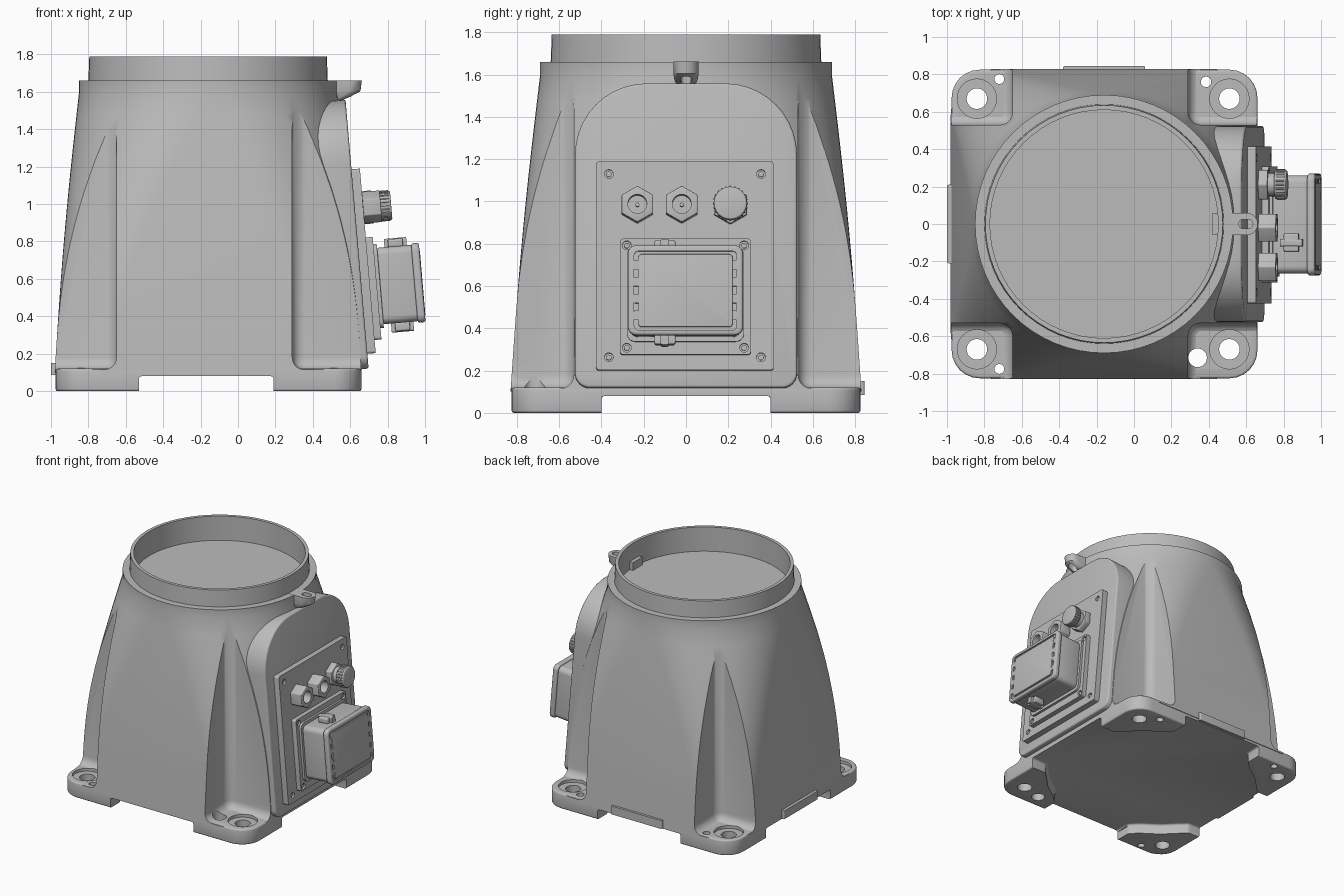
import bpy, bmesh, math
from mathutils import Matrix, Vector

if "Cube" in bpy.data.objects:
    bpy.data.objects.remove(bpy.data.objects["Cube"])

grey = bpy.data.materials.new("machine_grey")
grey.use_nodes = True
grey.diffuse_color = (0.5, 0.5, 0.5, 1)
grey.node_tree.nodes["Principled BSDF"].inputs["Base Color"].default_value = (0.5, 0.5, 0.5, 1)

CX = -0.16                      # axis of the column
WORLD = Matrix.Identity(4)
# Frame of the leaning side panel: u = y, v = up the slope, n = outward
S, C = math.sin(0.0856), math.cos(0.0856)
PANEL = Matrix(((0, -S, C, 0.70), (1, 0, 0, 0), (0, C, S, 0.1), (0, 0, 0, 1)))


def apply_mod(ob, mod):
    bpy.context.view_layer.objects.active = ob
    bpy.ops.object.modifier_apply(modifier=mod.name)


def loft(name, rings, frame=WORLD, bevel=0, segments=3):
    """Skin a stack of equal-length rings and cap both ends."""
    bm = bmesh.new()
    rows = [[bm.verts.new(frame @ Vector(p)) for p in ring] for ring in rings]
    n = len(rows[0])
    for a, b in zip(rows, rows[1:]):
        for i in range(n):
            j = (i + 1) % n
            bm.faces.new((a[i], a[j], b[j], b[i]))
    bm.faces.new(rows[0][::-1])
    bm.faces.new(rows[-1])
    bmesh.ops.remove_doubles(bm, verts=bm.verts, dist=1e-5)
    bmesh.ops.recalc_face_normals(bm, faces=bm.faces)
    me = bpy.data.meshes.new(name)
    bm.to_mesh(me)
    bm.free()
    me.materials.append(grey)
    ob = bpy.data.objects.new(name, me)
    bpy.context.collection.objects.link(ob)
    if bevel:
        mod = ob.modifiers.new("bevel", "BEVEL")
        mod.width, mod.segments, mod.limit_method = bevel, segments, "ANGLE"
        apply_mod(ob, mod)
    return ob


def prism(name, pts, lo, hi, frame=WORLD, bevel=0, segments=3):
    return loft(name, [[(x, y, h) for x, y in pts] for h in (lo, hi)], frame, bevel, segments)


def circle(x, y, r, n=24, start=0.0):
    return [(x + r * math.cos(start + i * math.tau / n),
             y + r * math.sin(start + i * math.tau / n)) for i in range(n)]


def rrect(x0, x1, y0, y1, r=0.02, r_top=None, n=6):
    r_top = r if r_top is None else r_top
    pts = []
    for k, (sx, sy) in enumerate(((1, 1), (-1, 1), (-1, -1), (1, -1))):
        q = r_top if sy > 0 else r
        cx, cy = (x1 - q if sx > 0 else x0 + q), (y1 - q if sy > 0 else y0 + q)
        for i in range(n + 1):
            a = (k + i / n) * math.pi / 2
            pts.append((cx + q * math.cos(a), cy + q * math.sin(a)))
    return pts


def cut(targets, cutters):
    for ob in targets:
        for c in cutters:
            mod = ob.modifiers.new("cut", "BOOLEAN")
            mod.operation, mod.solver, mod.object = "DIFFERENCE", "EXACT", c
            apply_mod(ob, mod)
    for c in cutters:
        bpy.data.objects.remove(c)


# Column: rounded square at the foot blending to a circle, with a hollow collar
def column_ring(z, radius, blend=0.0, n=16):
    ring = []
    for k, (sx, sy) in enumerate(((1, 1), (-1, 1), (-1, -1), (1, -1))):
        for i in range(n + 1):
            a = (k + i / n) * math.pi / 2
            d = Vector((math.cos(a), math.sin(a)))
            p = (d * radius).lerp(Vector((sx * 0.57, sy * 0.58)) + d * 0.25, blend)
            ring.append((CX + p.x, p.y, z))
    return ring


rings = []
STEPS = 12
for i in range(STEPS + 1):
    t = 1 - i / STEPS
    rings.append(column_ring(0.1 + 1.5 * (1 - t), 0.69, t + 0.09 * math.sin(math.pi * t)))
for z, r in ((1.66, 0.69), (1.66, 0.64), (1.79, 0.635), (1.79, 0.61), (1.6, 0.61)):
    rings.append(column_ring(z, r))
column = loft("column", rings)

# Corner recesses above the four feet
cutters = []
for sx, edge in ((-1, 0.49), (1, 0.45)):
    for sy in (-1, 1):
        xs = sorted((CX + sx * edge, CX + sx * 1.4))
        ys = sorted((sy * 0.53, sy * 1.4))
        box = [(xs[0], ys[0]), (xs[1], ys[0]), (xs[1], ys[1]), (xs[0], ys[1])]
        cutters.append(prism("recess_cutter", box, 0.115, 2.2, bevel=0.065, segments=5))
cut([column], cutters)

# Base plate, relieved underneath to leave four feet
base = prism("base_plate", rrect(CX - 0.815, CX + 0.82, -0.825, 0.825, 0.15), 0, 0.12, bevel=0.012)
quarter = [(1, 0.40), (0.70, 0.40), (0.64, 0.46), (0.55, 0.55), (0.42, 0.64), (0.36, 0.70), (0.36, 1)]
relief = []
for sx, sy in ((1, 1), (-1, 1), (-1, -1), (1, -1)):
    pts = quarter if sx * sy > 0 else quarter[::-1]
    relief += [(CX - 0.01 + sx * x, sy * y) for x, y in pts]
cut([base], [prism("relief_cutter", relief, -0.2, 0.08, bevel=0.015)])

# Bolt holes, counterbores and dowel holes
holes = []
for x in (-0.84, 0.51):
    for y in (-0.67, 0.67):
        holes.append(prism("bolt_cutter", circle(x, y, 0.055), -0.1, 0.25))
        holes.append(prism("counterbore_cutter", circle(x, y, 0.105, 32), 0.098, 0.135))
for x, y, r in ((-0.72, 0.775, 0.026), (-0.72, -0.775, 0.026), (0.385, 0.76, 0.028), (0.34, -0.715, 0.05)):
    holes.append(prism("dowel_cutter", circle(x, y, r), -0.1, 0.25))
cut([column, base], holes)

# Shallow machined pads on the left, back and front edges
prism("side_pad", rrect(-1.0, -0.9, -0.21, 0.21, 0.01), 0.085, 0.15)
prism("rear_pad", rrect(-0.38, 0.06, 0.75, 0.845, 0.01), 0.085, 0.15)

# Lifting lug at the collar
def lug_ring(z, end, w):
    arc = [(end - w + w * math.cos(a), w * math.sin(a), z)
           for a in (math.pi * (i / 12 - 0.5) for i in range(13))]
    return [(0.42, -w, z)] + arc + [(0.42, w, z)]


lug = loft("lifting_lug", [lug_ring(1.555, 0.56, 0.045), lug_ring(1.575, 0.61, 0.055),
                           lug_ring(1.605, 0.655, 0.06), lug_ring(1.661, 0.662, 0.06)])
cut([lug], [prism("slot_cutter", rrect(0.56, 0.635, -0.024, 0.024, 0.023), 1.5, 1.8)])

# Arched side boss and its cover plates
prism("panel_boss", rrect(-0.525, 0.525, 0.02, 1.465, 0.07, 0.34, 10), -0.35, 0, PANEL, 0.012)


def cover(name, u0, u1, v0, v1, lo, hi, inset):
    plate = prism(name, rrect(u0, u1, v0, v1, 0.015), lo, hi, PANEL)
    spots = [(u, v) for u in (u0 + inset, u1 - inset) for v in (v0 + inset, v1 - inset)]
    cut([plate], [prism("screw_cutter", circle(u, v, 0.021, 16), hi - 0.02, hi + 0.05, PANEL)
                  for u, v in spots])
    for u, v in spots:
        prism(name + "_screw", circle(u, v, 0.013, 12), lo, hi - 0.008, PANEL)


cover("cover_plate", -0.425, 0.415, 0.1, 1.09, 0, 0.045, 0.06)
cover("connector_flange", -0.312, 0.307, 0.17, 0.72, 0.045, 0.082, 0.032)

# Cable glands
for i, u in enumerate((-0.23, -0.02)):
    gland = prism(f"gland_{i + 1}", circle(u, 0.88, 0.086, 6, math.pi / 6), 0.045, 0.14, PANEL, 0.005)
    cut([gland], [prism("bore_cutter", circle(u, 0.88, 0.045), 0.08, 0.3, PANEL)])
    prism(f"gland_pin_{i + 1}", circle(u, 0.88, 0.01, 10), 0.05, 0.1, PANEL)
prism("round_plug_nut", circle(0.21, 0.88, 0.09, 6, math.pi / 6), 0.045, 0.095, PANEL, 0.005)
prism("round_plug_neck", circle(0.21, 0.88, 0.062), 0.09, 0.14, PANEL)
prism("round_plug_cap", circle(0.21, 0.88, 0.078, 32), 0.13, 0.195, PANEL, 0.008)
for u, v in circle(0.21, 0.88, 0.078, 24):
    prism("plug_grip", circle(u, v, 0.005, 6), 0.14, 0.185, PANEL)

# Rectangular connector hood with end cap
V = 0.455
prism("connector_base", rrect(-0.28, 0.275, V - 0.225, V + 0.225, 0.04), 0.08, 0.1, PANEL)
prism("connector_hood", rrect(-0.265, 0.26, V - 0.205, V + 0.205, 0.04), 0.1, 0.285, PANEL, 0.008)
cap = prism("connector_cap", rrect(-0.275, 0.27, V - 0.213, V + 0.213, 0.04), 0.283, 0.325, PANEL, 0.012)
cut([cap], [prism("cap_cutter", rrect(-0.245, 0.24, V - 0.19, V + 0.185, 0.02), 0.315, 0.4, PANEL)])
prism("cap_panel", rrect(-0.225, 0.22, V - 0.175, V + 0.17, 0.015), 0.31, 0.327, PANEL, 0.003)
for v in (-0.12, -0.04, 0.04, 0.12):
    for u in (-0.233, 0.228):
        prism("cap_clip", rrect(u - 0.012, u + 0.012, V + v - 0.022, V + v + 0.022, 0.004), 0.3, 0.325, PANEL)

# Latches above and below the hood
for name, v0, v1 in (("upper_latch", V + 0.2, V + 0.245), ("lower_latch", V - 0.25, V - 0.2)):
    prism(name, rrect(-0.15, -0.05, v0, v1, 0.012), 0.16, 0.24, PANEL, 0.006)
    prism(name + "_pin", rrect(-0.12, -0.08, v0 - 0.004, v1 + 0.004, 0.01), 0.14, 0.26, PANEL)

# Smooth curved surfaces, keep real edges sharp
bpy.ops.object.select_all(action="DESELECT")
for ob in bpy.context.scene.objects:
    if ob.type == "MESH" and grey.name in ob.data.materials:
        ob.select_set(True)
        bpy.context.view_layer.objects.active = ob
bpy.ops.object.shade_smooth_by_angle(angle=math.radians(32))
